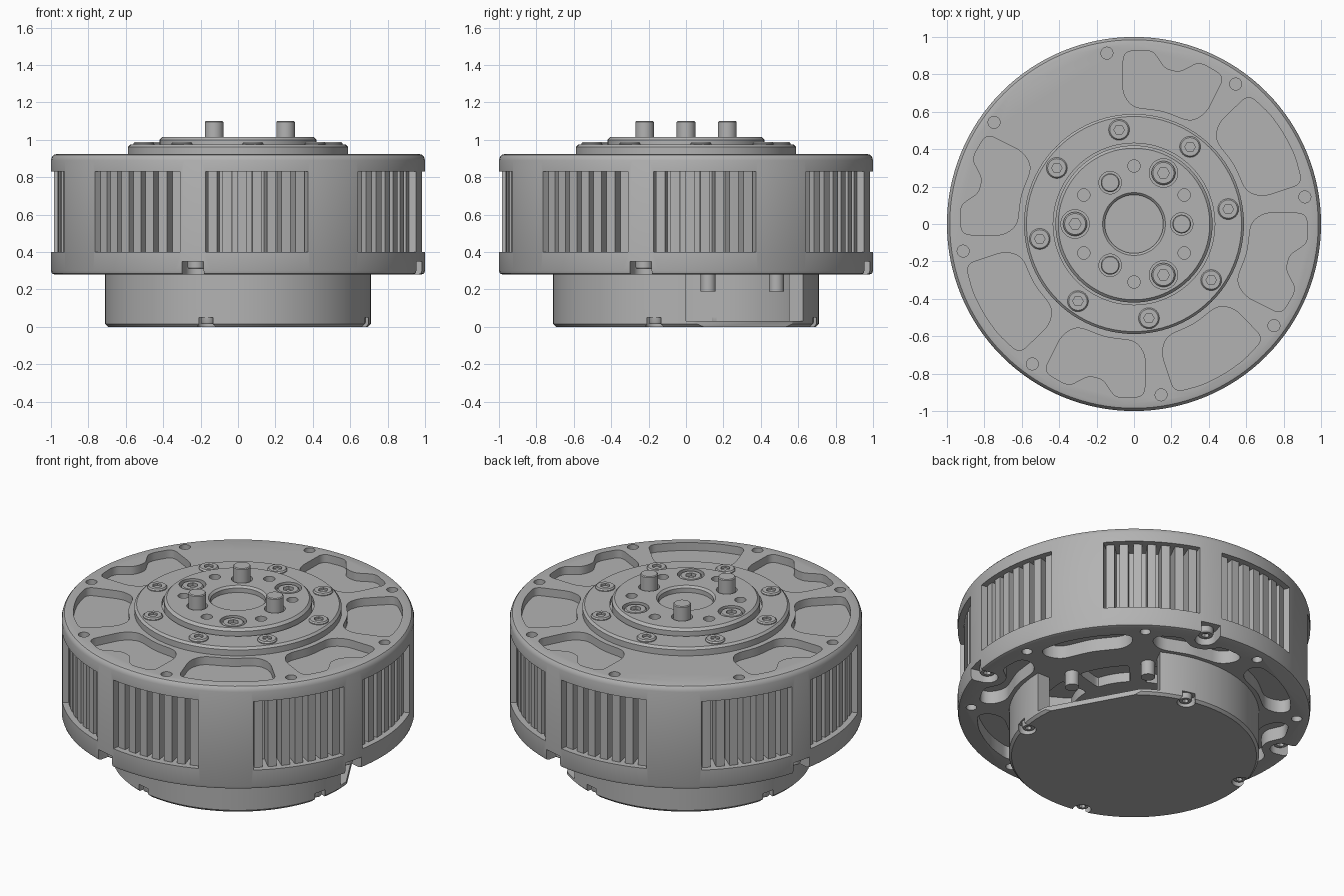
import bpy, bmesh
from math import radians, sin, cos, pi
from mathutils import Vector

if "Cube" in bpy.data.objects:
    bpy.data.objects.remove(bpy.data.objects["Cube"], do_unlink=True)

grey = bpy.data.materials.new("machined grey")
grey.use_nodes = True
grey.diffuse_color = (0.45, 0.45, 0.45, 1)
grey.node_tree.nodes["Principled BSDF"].inputs["Base Color"].default_value = (0.45, 0.45, 0.45, 1)


def polar(angle, r):
    return Vector((r * cos(radians(angle)), r * sin(radians(angle))))


def lathe(bm, profile, centre=(0, 0), segs=32, hexed=()):
    """Revolve (radius, z) points and cap both ends; hexed points become hexagons."""
    rings = []
    for i, (r, z) in enumerate(profile):
        ring = []
        for k in range(segs):
            a = 360 * k / segs
            rad = r * cos(pi / 6) / cos(radians(a % 60 - 30)) if i in hexed else r
            p = polar(a, rad)
            ring.append(bm.verts.new((p.x + centre[0], p.y + centre[1], z)))
        rings.append(ring)
    for lo, hi in zip(rings, rings[1:]):
        for k in range(segs):
            n = (k + 1) % segs
            bm.faces.new((lo[k], lo[n], hi[n], hi[k]))
    bm.faces.new(rings[0][::-1])
    bm.faces.new(rings[-1])


def drum(bm, centre, r, z0, z1, segs=32):
    lathe(bm, [(r, z0), (r, z1)], centre, segs)


def prism(bm, pts, z0, z1):
    lo = [bm.verts.new((p[0], p[1], z0)) for p in pts]
    hi = [bm.verts.new((p[0], p[1], z1)) for p in pts]
    bm.faces.new(lo[::-1])
    bm.faces.new(hi)
    for k in range(len(pts)):
        n = (k + 1) % len(pts)
        bm.faces.new((lo[k], lo[n], hi[n], hi[k]))


def sector(mid, half, r0, r1, steps=8):
    arc = [mid - half + 2 * half * k / steps for k in range(steps + 1)]
    return [polar(a, r0) for a in arc] + [polar(a, r1) for a in reversed(arc)]


def rounded(pts, radius):
    out = []
    for i, p in enumerate(pts):
        ends = []
        for q in (pts[i - 1], pts[(i + 1) % len(pts)]):
            d = q - p
            ends.append(p + d.normalized() * min(radius, d.length * 0.48))
        a, b = ends
        for k in range(6):
            t = k / 5
            out.append(a * (1 - t) ** 2 + p * 2 * t * (1 - t) + b * t * t)
    return out


def pocket(mid, inner, outer, notch):
    """Rounded, tapered recess outline, with a bay around a fastener if notch > 0."""
    half = [(0, inner), (15, inner), (19, inner + 0.08), (17.5, outer - 0.01)]
    half += [(8, outer), (5, outer - 0.6 * notch), (2.5, outer - notch)] if notch else [(8, outer), (0, outer)]
    mirror = [(-a, r) for a, r in reversed(half) if a]
    return rounded([polar(mid + a, r) for a, r in half + mirror], 0.05)


def finish(name, bm, cutter=None):
    bmesh.ops.recalc_face_normals(bm, faces=bm.faces)
    me = bpy.data.meshes.new(name)
    bm.to_mesh(me)
    bm.free()
    ob = bpy.data.objects.new(name, me)
    bpy.context.collection.objects.link(ob)
    if cutter:
        tool = finish(name + "_cutter", cutter)
        tool.hide_render = True
        mod = ob.modifiers.new("cut", 'BOOLEAN')
        mod.object, mod.solver, mod.use_self = tool, 'EXACT', True
        graph = bpy.context.evaluated_depsgraph_get()
        ob.data = bpy.data.meshes.new_from_object(ob.evaluated_get(graph))
        ob.modifiers.clear()
        bpy.data.objects.remove(tool, do_unlink=True)
    ob.data.materials.clear()
    ob.data.materials.append(grey)
    bpy.ops.object.select_all(action='DESELECT')
    ob.select_set(True)
    bpy.context.view_layer.objects.active = ob
    bpy.ops.object.shade_smooth_by_angle(angle=radians(30))
    return ob


def screws(name, places, r, z0, z1):
    bm = bmesh.new()
    for c in places:
        lathe(bm, [(r, z0), (r, z1 - 0.008), (r * 0.88, z1), (r * 0.5, z1), (r * 0.5, z1 + (0.03 if z1 < z0 else -0.02))]
              if z1 > z0 else
              [(r, z0), (r, z1 + 0.008), (r * 0.88, z1), (r * 0.5, z1), (r * 0.5, z1 + 0.02)],
              c, 24, hexed=(3, 4))
    finish(name, bm)


LUGS = [76 + 90 * k for k in range(4)]
BOLTS = [9 + 45 * k for k in range(8)]

# Main housing with top pockets, side windows, bolt holes and underside slots
body, cut = bmesh.new(), bmesh.new()
lathe(body, [(0.98, 0.28), (0.995, 0.285), (1, 0.30), (1, 0.89), (0.995, 0.908), (0.985, 0.92), (0.965, 0.925)], segs=128)
for k in range(8):
    mid = 31 + 45 * k
    bay = k % 2
    if k != 2:
        prism(cut, pocket(mid, 0.625, 0.935, 0.09 * bay), 0.875, 1)
    prism(cut, pocket(mid, 0.74, 0.9, 0.08 * bay), 0.2, 0.36)
    prism(cut, rounded(sector(mid, 16, 0.36, 0.54), 0.04), 0.2, 0.34)
for a in BOLTS:
    drum(cut, polar(a, 0.925), 0.032, 0.88, 1, 20)
    drum(cut, polar(a, 0.925), 0.03, 0.2, 0.33, 20)
for a in LUGS:
    side = polar(a + 90, 0.06)
    slot = [polar(a, 0.925) + polar(a + 90 + 18 * k, 0.06) for k in range(11)]
    prism(cut, slot + [polar(a, 1.1) - side, polar(a, 1.1) + side], 0.2, 0.35)
    for s in (-20, 20):
        prism(cut, sector(a + s, 16, 0.86, 1.1), 0.40, 0.83)
finish("housing", body, cut)

# Upright cooling fins standing in the side windows
fins = bmesh.new()
for a in LUGS:
    for s in (-20, 20):
        for k in range(-3, 4):
            prism(fins, sector(a + s + k * 4.7, 1.45, 0.85, 0.965, 2), 0.395, 0.835)
finish("cooling_fins", fins)
screws("underside_screws", [polar(a, 0.925) for a in LUGS], 0.045, 0.36, 0.31)

# Top bearing ring and its screws
ring = bmesh.new()
lathe(ring, [(0.588, 0.90), (0.588, 0.962), (0.575, 0.975), (0.432, 0.975), (0.432, 0.95)], segs=96)
finish("bearing_ring", ring)
screws("ring_screws", [polar(a, 0.51) for a in BOLTS], 0.056, 0.95, 0.988)

# Output hub with bore, small holes, counterbores and drive pins
hub, cut, pins = bmesh.new(), bmesh.new(), bmesh.new()
lathe(hub, [(0.42, 0.92), (0.42, 1.0), (0.405, 1.015), (0.168, 1.015), (0.156, 1.003), (0.156, 0.975)], segs=96)
for k in range(6):
    drum(cut, polar(30 + 60 * k, 0.31), 0.033, 0.96, 1.1, 20)
for k in range(3):
    drum(cut, polar(60 + 120 * k, 0.315), 0.076, 0.98, 1.1)
    drum(cut, polar(120 * k, 0.255), 0.06, 0.99, 1.1)
    lathe(pins, [(0.05, 0.97), (0.05, 1.095), (0.045, 1.10)], polar(120 * k, 0.255))
finish("output_hub", hub, cut)
finish("drive_pins", pins)
screws("hub_screws", [polar(60 + 120 * k, 0.315) for k in range(3)], 0.064, 0.97, 1.01)

# Hollow rear cover with a side opening and notched rim
cover, cut = bmesh.new(), bmesh.new()
lathe(cover, [(0.695, 0), (0.71, 0.015), (0.71, 0.285), (0.625, 0.285), (0.625, 0.03)], segs=128)
prism(cut, sector(31, 31, 0.5, 0.85), 0.031, 0.4)
u, v = polar(29, 1), polar(119, 1)
prism(cut, [u * 0.648 - v * 0.4, u * 0.9 - v * 0.4, u * 0.9 + v * 0.4, u * 0.648 + v * 0.4], -0.1, 0.033)
for a in LUGS:
    drum(cut, polar(a, 0.675), 0.052, -0.1, 0.05, 24)
finish("rear_cover", cover, cut)
screws("cover_screws", [polar(a, 0.665) for a in LUGS], 0.038, 0.06, 0.015)

# Standoffs inside the opening
posts = bmesh.new()
for a in (12, 58):
    drum(posts, polar(a, 0.57), 0.04, 0.19, 0.29, 24)
finish("standoffs", posts)
